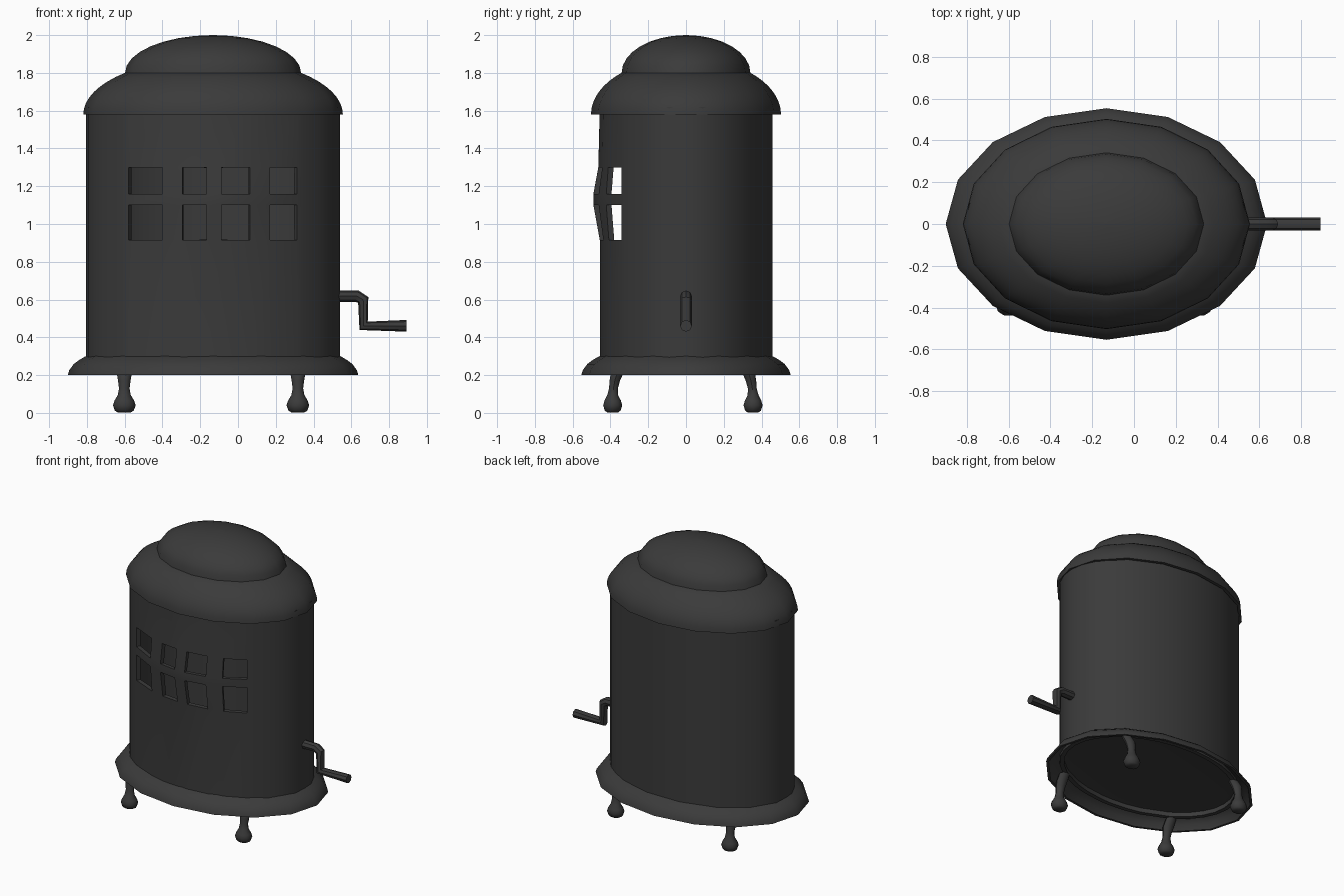
import bpy, bmesh
from math import sin, cos, pi, acos

if "Cube" in bpy.data.objects:
    bpy.data.objects.remove(bpy.data.objects["Cube"])

CX = -0.132           # centre of the oval body
RX, RY = 0.672, 0.457  # body half-widths

iron = bpy.data.materials.new("dark_iron")
iron.diffuse_color = (0.043, 0.043, 0.043, 1)
iron.use_nodes = True
iron.node_tree.nodes["Principled BSDF"].inputs["Base Color"].default_value = iron.diffuse_color


def finish(ob):
    ob.data.materials.append(iron)
    bpy.ops.object.select_all(action='DESELECT')
    ob.select_set(True)
    bpy.context.view_layer.objects.active = ob
    bpy.ops.object.shade_smooth_by_angle(angle=0.7)
    return ob


def from_bmesh(name, bm, thickness=0):
    me = bpy.data.meshes.new(name)
    bm.to_mesh(me)
    bm.free()
    ob = bpy.data.objects.new(name, me)
    bpy.context.collection.objects.link(ob)
    if thickness:
        mod = ob.modifiers.new("thickness", 'SOLIDIFY')
        mod.thickness = thickness
        mod.offset = -1
        bpy.context.view_layer.objects.active = ob
        bpy.ops.object.modifier_apply(modifier=mod.name)
    return finish(ob)


def loft(name, rings, n=16):
    """Closed skin through elliptical rings (cx, cy, z, rx, ry)."""
    bm = bmesh.new()
    vs = [[bm.verts.new((x + rx * cos(2 * pi * i / n), y + ry * sin(2 * pi * i / n), z))
           for i in range(n)] for x, y, z, rx, ry in rings]
    for a, b in zip(vs, vs[1:]):
        for i in range(n):
            k = (i + 1) % n
            bm.faces.new((a[i], a[k], b[k], b[i]))
    bm.faces.new(vs[0][::-1])
    bm.faces.new(vs[-1])
    bmesh.ops.recalc_face_normals(bm, faces=bm.faces)
    return from_bmesh(name, bm)


# Body shell: oval wall with two rows of four windows and a bowed crossbar
edges = [-0.58, -0.40, -0.295, -0.168, -0.088, 0.063, 0.17, 0.313]
angles = [pi * i / 16 for i in range(21)]
angles += [2 * pi - acos((x - CX) / RX) for x in edges]
angles += [pi * i / 16 for i in range(28, 32)]
rows = [(0.25, 0), (0.915, 0), (1.10, 0.034), (1.16, 0.034), (1.30, 0.008), (1.62, 0)]
bm = bmesh.new()
grid = []
for z, bow in rows:
    ring = []
    for t in angles:
        x, y = RX * cos(t), RY * sin(t)
        if y < 0:
            y -= bow * max(0, 1 - (x / 0.45) ** 2) ** 1.5
        ring.append(bm.verts.new((CX + x, y, z)))
    grid.append(ring)
holes = {21, 23, 25, 27}
for j in range(len(rows) - 1):
    for i in range(len(angles)):
        if j in (1, 3) and i in holes:
            continue
        k = (i + 1) % len(angles)
        bm.faces.new((grid[j][i], grid[j][k], grid[j + 1][k], grid[j + 1][i]))
from_bmesh("body_shell", bm, 0.03)

# Flared base skirt: thin hollow shell with a recessed floor
skirt = [(-0.04, 0.283), (-0.01, 0.28), (0.03, 0.262), (0.06, 0.235), (0.08, 0.20),
         (0.097, 0.20), (0.09, 0.225), (0.066, 0.258), (0.037, 0.28), (0.008, 0.297),
         (-0.02, 0.31), (-0.06, 0.31)]
loft("base_skirt", [(CX, 0, z, RX + d, RY + d) for d, z in skirt])

# Lower lid: hollow domed hood
hood = []
for k in range(6, -1, -1):
    a = 0.86 * k / 6
    hood.append((CX, 0, 1.58 + 0.28 * sin(a), 0.667 * cos(a), 0.48 * cos(a)))
for k in range(9):
    a = 0.825 * k / 8
    hood.append((CX, 0, 1.58 + 0.30 * sin(a), 0.687 * cos(a), 0.503 * cos(a)))
loft("lower_lid", hood)

# Upper lid: small dome
loft("upper_lid", [(CX, 0, 1.795, 0.468, 0.342)] +
     [(CX, 0, 1.80 + 0.2 * sin(a), 0.466 * cos(a), 0.341 * cos(a))
      for a in [pi / 2 * 0.99 * k / 8 for k in range(9)]])

# Four legs: leaning stems with ball feet (z, radius, inward lean)
leg = [(0.003, 0.035, 0), (0.012, 0.05, 0), (0.04, 0.06, 0), (0.065, 0.052, 0), (0.095, 0.034, 0),
       (0.13, 0.028, 0.004), (0.17, 0.033, 0.011), (0.20, 0.038, 0.02), (0.25, 0.036, 0.05)]
for side, x in (("left", -0.602), ("right", 0.317)):
    for end, y in (("front", -0.388), ("back", 0.355)):
        s = -1 if y > 0 else 1
        loft(f"{end}_{side}_leg", [(x, y + s * d, z, r, r * 0.88) for z, r, d in leg], 10)

# Crank handle on the right side
cu = bpy.data.curves.new("crank_handle", 'CURVE')
cu.dimensions = '3D'
cu.bevel_depth = 0.031
cu.bevel_resolution = 2
cu.use_fill_caps = True
path = [(0.48, 0.618), (0.63, 0.618), (0.663, 0.598), (0.665, 0.461), (0.892, 0.461)]
sp = cu.splines.new('POLY')
sp.points.add(len(path) - 1)
for p, (x, z) in zip(sp.points, path):
    p.co = (x, 0, z, 1)
crank = bpy.data.objects.new("crank_handle", cu)
bpy.context.collection.objects.link(crank)
bpy.ops.object.select_all(action='DESELECT')
crank.select_set(True)
bpy.context.view_layer.objects.active = crank
bpy.ops.object.convert(target='MESH')
finish(bpy.context.view_layer.objects.active)
